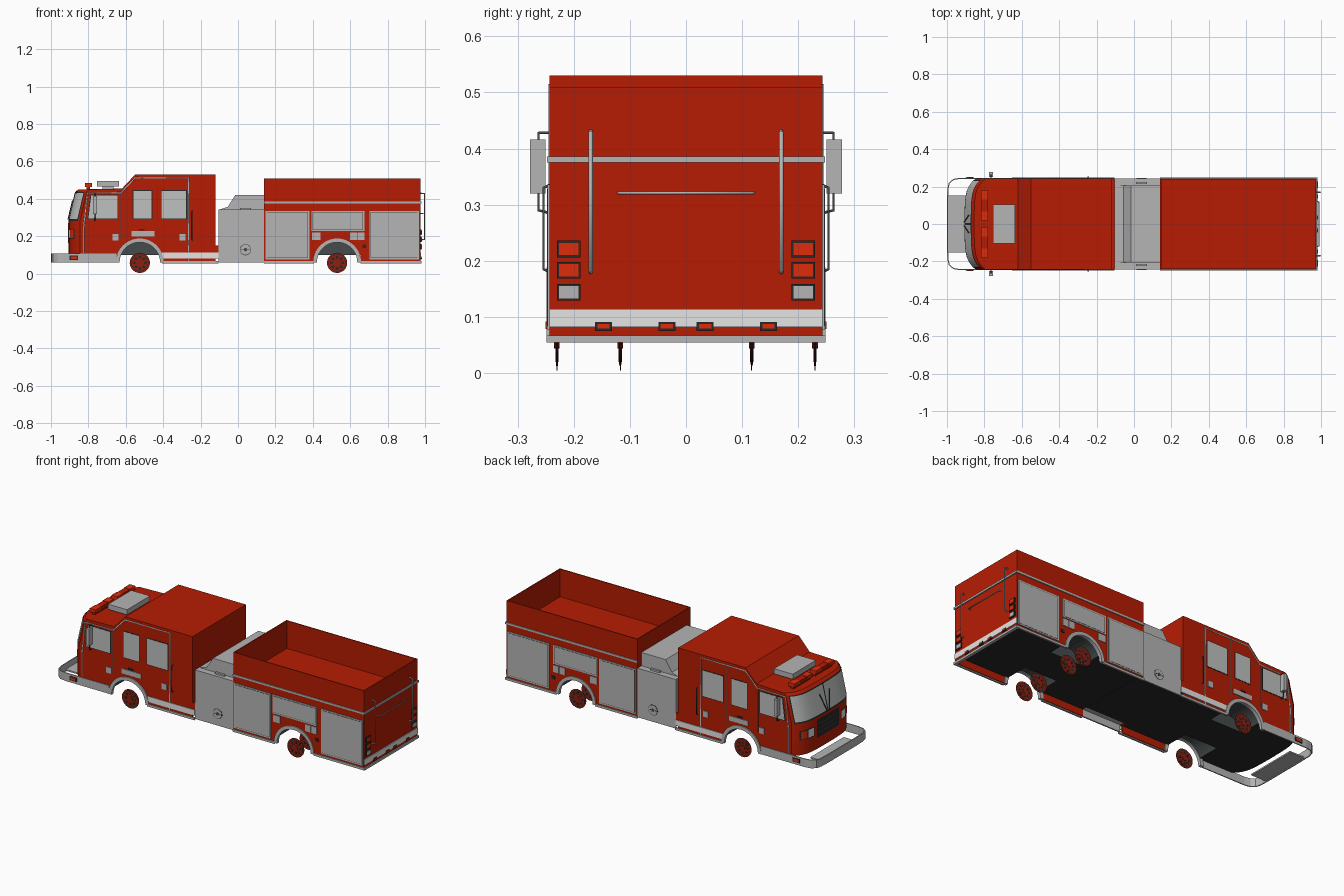
import bpy, bmesh, math
from mathutils import Matrix, Vector

if "Cube" in bpy.data.objects:
    bpy.data.objects.remove(bpy.data.objects["Cube"])


def material(name, r, g, b):
    m = bpy.data.materials.new(name)
    m.use_nodes = True
    m.diffuse_color = (r, g, b, 1)
    m.node_tree.nodes["Principled BSDF"].inputs["Base Color"].default_value = (r, g, b, 1)
    return m


RED = material("body red", 0.47, 0.012, 0.001)
LAMP = material("lamp red", 0.74, 0.025, 0.003)
RIM = material("rim dark red", 0.26, 0.014, 0.005)
SILVER = material("silver", 0.46, 0.46, 0.46)
WHITE = material("stripe white", 0.78, 0.78, 0.78)
GLASS = material("window grey", 0.52, 0.53, 0.53)
WELL = material("well grey", 0.06, 0.07, 0.07)
BLACK = material("black", 0.021, 0.021, 0.021)

W = 0.243                      # half width of the bodywork
AXLES = (-0.525, 0.53)
AXLE_Z = 0.06


def finish(name, bm, mats, mirror=False):
    bmesh.ops.recalc_face_normals(bm, faces=bm.faces)
    me = bpy.data.meshes.new(name)
    bm.to_mesh(me)
    bm.free()
    ob = bpy.data.objects.new(name, me)
    bpy.context.collection.objects.link(ob)
    for m in mats:
        me.materials.append(m)
    if mirror:
        ob.modifiers.new("Mirror", 'MIRROR').use_axis = (False, True, False)
    return ob


def select(ob):
    bpy.ops.object.select_all(action='DESELECT')
    ob.select_set(True)
    bpy.context.view_layer.objects.active = ob


def add_box(bm, x0, x1, y0, y1, z0, z1):
    mid = Vector((x0 + x1, y0 + y1, z0 + z1)) / 2
    size = Matrix.Diagonal((x1 - x0, y1 - y0, z1 - z0, 1))
    bmesh.ops.create_cube(bm, size=1, matrix=Matrix.Translation(mid) @ size)


def add_disc(bm, x, y0, y1, z, r, n=32):
    bmesh.ops.create_cone(bm, cap_ends=True, segments=n, radius1=r, radius2=r, depth=y1 - y0,
                          matrix=Matrix.Translation((x, (y0 + y1) / 2, z)) @ Matrix.Rotation(math.pi / 2, 4, 'X'))


def box(name, x0, x1, y0, y1, z0, z1, mat, mirror=False):
    bm = bmesh.new()
    add_box(bm, x0, x1, y0, y1, z0, z1)
    return finish(name, bm, [mat], mirror)


def loft(name, profile, stations, mat, shift=lambda x, y: 0, mirror=False):
    """Side profile (x, z) swept across the y stations."""
    bm = bmesh.new()
    rows = [[bm.verts.new((x + shift(x, y), y, z)) for x, z in profile] for y in stations]
    n = len(profile)
    for a, b in zip(rows, rows[1:]):
        for i in range(n):
            bm.faces.new((a[i], a[(i + 1) % n], b[(i + 1) % n], b[i]))
    bm.faces.new(rows[0])
    bm.faces.new(rows[-1])
    return finish(name, bm, [mat], mirror)


def side_plate(name, pts, mat, y0=W - 0.002, y1=W + 0.004):
    return loft(name, pts, (y0, y1), mat, mirror=True)


def rect(x0, x1, z0, z1, grow=0.0):
    return [(x0 - grow, z0 - grow), (x1 + grow, z0 - grow), (x1 + grow, z1 + grow), (x0 - grow, z1 + grow)]


def tube(name, pts, r, mat, mirror=True):
    cu = bpy.data.curves.new(name, 'CURVE')
    cu.dimensions = '3D'
    cu.bevel_depth, cu.bevel_resolution, cu.use_fill_caps = r, 1, True
    for s in ((1, -1) if mirror else (1,)):
        sp = cu.splines.new('POLY')
        sp.points.add(len(pts) - 1)
        for p, (x, y, z) in zip(sp.points, pts):
            p.co = (x, y * s, z, 1)
    cu.materials.append(mat)
    ob = bpy.data.objects.new(name, cu)
    bpy.context.collection.objects.link(ob)


def cut(ob, pocket=None):
    """Cut the wheel wells and an optional box, then colour wells and underside."""
    bm = bmesh.new()
    for x in AXLES:
        for s in (-1, 1):
            add_disc(bm, x, s * 0.2 - 0.1, s * 0.2 + 0.1, AXLE_Z, 0.112)
    if pocket:
        add_box(bm, *pocket)
    cutter = finish("well_cutter", bm, [WELL])
    mod = ob.modifiers.new("Wells", 'BOOLEAN')
    mod.object, mod.operation, mod.solver = cutter, 'DIFFERENCE', 'EXACT'
    select(ob)
    bpy.ops.object.modifier_apply(modifier=mod.name)
    bpy.data.objects.remove(cutter)
    ob.data.materials.clear()
    for m in (RED, WELL, BLACK):
        ob.data.materials.append(m)
    for p in ob.data.polygons:
        c = p.center
        near = any(math.hypot(c.x - x, c.z - AXLE_Z) < 0.114 for x in AXLES)
        p.material_index = 2 if p.normal.z < -0.9 and c.z < 0.11 else 1 if near and abs(c.y) < W - 0.003 else 0


# Cab with a front that is curved in plan
def bow(y):
    t = abs(y) / W
    return 0.05 * t ** 6 + 0.01 * t * t


def front_x(y, z):
    return -0.905 + bow(y) + max(0, z - 0.28) * 0.235


cab = loft("cab", [(-0.905, 0.1), (-0.905, 0.28), (-0.868, 0.438), (-0.855, 0.45), (-0.62, 0.455), (-0.55, 0.53),
                   (-0.12, 0.53), (-0.12, 0.1)], [W * math.sin(math.pi * i / 40) for i in range(-20, 21)], RED,
           shift=lambda x, y: bow(y) if x < -0.8 else 0)
cut(cab)
select(cab)
bpy.ops.object.shade_smooth_by_angle(angle=math.radians(25))


def front_patch(name, y0, y1, z0, z1, mat, off=0.006, mirror=True):
    bm = bmesh.new()
    ys = [y0 + (y1 - y0) * i / 24 for i in range(25)]
    rows = [[bm.verts.new((front_x(y, z) - off, y, z)) for y in ys] for z in (z0, z1)]
    for i in range(24):
        bm.faces.new((rows[0][i], rows[1][i], rows[1][i + 1], rows[0][i + 1]))
    ob = finish(name, bm, [mat], mirror)
    ob.data.shade_smooth()


front_patch("windshield_frame", -0.235, 0.235, 0.282, 0.437, BLACK, 0.002, False)
front_patch("windshield", 0.004, 0.232, 0.292, 0.432, GLASS, 0.004)
front_patch("grille", -0.1, 0.1, 0.165, 0.27, BLACK, 0.003, False)
for z in (0.19, 0.215, 0.24):
    front_patch("grille_bar", -0.085, 0.085, z, z + 0.003, WELL, 0.005, False)
front_patch("headlight_frame", 0.12, 0.215, 0.185, 0.24, BLACK, 0.002)
front_patch("headlight", 0.125, 0.168, 0.19, 0.235, WHITE, 0.004)
front_patch("front_signal", 0.173, 0.21, 0.19, 0.235, LAMP, 0.004)
tube("wiper", [(front_x(0.01, 0.29) - 0.006, 0.01, 0.29), (front_x(0.045, 0.39) - 0.006, 0.045, 0.39)], 0.003, BLACK)

# Cab windows, trim and door fittings
for pts, edge in (([(-0.80, 0.295), (-0.645, 0.295), (-0.645, 0.418), (-0.785, 0.418)],
                   [(-0.805, 0.291), (-0.641, 0.291), (-0.641, 0.422), (-0.789, 0.422)]),
                  (rect(-0.56, -0.462, 0.295, 0.443), rect(-0.56, -0.462, 0.295, 0.443, 0.004)),
                  (rect(-0.408, -0.278, 0.295, 0.443), rect(-0.408, -0.278, 0.295, 0.443, 0.004))):
    side_plate("window_seal", edge, BLACK, y1=W + 0.001)
    side_plate("side_window", pts, GLASS, y1=W + 0.002)
tube("door_trim", [(-0.825, W - 0.002, 0.11), (-0.825, W - 0.002, 0.25), (-0.805, W - 0.002, 0.43),
                   (-0.625, W - 0.002, 0.432), (-0.55, W - 0.002, 0.512), (-0.265, W - 0.002, 0.512),
                   (-0.265, W - 0.002, 0.065)], 0.005, SILVER)
tube("door_seam", [(-0.63, W - 0.001, 0.18), (-0.63, W - 0.001, 0.43)], 0.002, WELL)
tube("rear_door_seam", [(-0.43, W - 0.001, 0.18), (-0.43, W - 0.001, 0.51)], 0.002, WELL)
tube("cab_grab_bar", [(-0.245, W, 0.18), (-0.245, 0.254, 0.185), (-0.245, 0.254, 0.33), (-0.245, W, 0.335)], 0.003, WELL)
for x in (-0.655, -0.298):
    side_plate("door_latch", rect(x - 0.016, x + 0.016, 0.178, 0.212), SILVER)
side_plate("name_plate", rect(-0.57, -0.447, 0.2, 0.228), SILVER)
side_plate("marker_lamp", rect(-0.53, -0.5, 0.232, 0.24), BLACK)
box("mirror", -0.775, -0.755, 0.25, 0.278, 0.32, 0.416, SILVER, True)
tube("mirror_arm", [(-0.765, W, 0.428), (-0.765, 0.263, 0.428), (-0.765, 0.263, 0.29), (-0.765, W, 0.285)], 0.003, WELL)

# Roof equipment
box("roof_unit", -0.755, -0.635, -0.105, 0.105, 0.465, 0.495, SILVER)
box("roof_unit_base", -0.725, -0.665, -0.08, 0.08, 0.45, 0.466, SILVER)
box("light_bar_base", -0.81, -0.79, 0.02, 0.175, 0.445, 0.464, RED, True)
box("light_bar", -0.817, -0.783, 0.018, 0.18, 0.463, 0.482, RED, True)
for y in (0.016, 0.132):
    box("light_bar_lens", -0.819, -0.781, y, y + 0.05, 0.464, 0.484, LAMP, True)

# Cab skirt and step
box("cab_skirt", -0.405, -0.12, W - 0.008, W, 0.06, 0.101, RED, True)
side_plate("cab_stripe", rect(-0.405, -0.105, 0.08, 0.112), WHITE)
box("cab_step", -0.121, -0.105, -W, W, 0.1, 0.15, RED)

# Bumper band, tray and lamps
half = [(-0.65, 0.244), (-0.93, 0.244), (-0.965, 0.238), (-0.987, 0.22), (-0.995, 0.19), (-0.997, 0.12)]
bm = bmesh.new()
path = half + [(x, -y) for x, y in reversed(half)]
low, high = [[bm.verts.new((x, y, z)) for x, y in path] for z in (0.06, 0.107)]
for i in range(len(path) - 1):
    bm.faces.new((low[i], low[i + 1], high[i + 1], high[i]))
bumper = finish("bumper", bm, [SILVER])
solid = bumper.modifiers.new("Thickness", 'SOLIDIFY')
solid.thickness, solid.offset = 0.006, 0
box("bumper_tray", -0.995, -0.9, -0.152, 0.152, 0.065, 0.073, SILVER)
side_plate("bumper_lamp_frame", rect(-0.9, -0.855, 0.073, 0.097), BLACK, 0.245, 0.249)
side_plate("bumper_lamp", rect(-0.894, -0.861, 0.078, 0.092), LAMP, 0.245, 0.25)

# Pump section: full-width base with a narrower sloped housing on top
box("pump_panel", -0.105, 0.14, -W, W, 0.1, 0.343, SILVER)
loft("pump_housing", [(-0.1, 0.342), (-0.055, 0.357), (-0.015, 0.42), (0.14, 0.42), (0.14, 0.342)],
     (-0.207, 0.207), SILVER)
box("pump_floor", -0.12, 0.14, -0.205, 0.205, 0.097, 0.101, BLACK)
box("pump_skirt", -0.105, 0.14, W - 0.008, W, 0.06, 0.101, SILVER, True)
for name, r, y, m in (("pump_port_ring", 0.03, 0.001, WELL), ("pump_port", 0.027, 0.002, SILVER),
                      ("pump_port_cap", 0.009, 0.004, WELL)):
    bm = bmesh.new()
    add_disc(bm, 0.04, W - 0.002, W + y, 0.128, r)
    finish(name, bm, [m], True)
side_plate("pump_port_bar", rect(0.015, 0.065, 0.126, 0.13), WELL, y1=W + 0.003)
box("pump_top_fitting", 0.01, 0.07, 0.213, 0.225, 0.343, 0.352, SILVER, True)

# Rear body, open at the top
body = box("rear_body", 0.14, 0.975, -W, W, 0.1, 0.51, RED)
cut(body, (0.146, 0.969, -W + 0.006, W - 0.006, 0.35, 0.6))
for x0, x1 in ((0.14, 0.405), (0.655, 0.975)):
    box("body_skirt", x0, x1, W - 0.008, W, 0.06, 0.101, RED, True)
    box("body_lip", x0, x1, W - 0.004, 0.249, 0.054, 0.067, SILVER, True)
box("cab_lip", -0.405, -0.105, W - 0.004, 0.249, 0.054, 0.067, SILVER, True)
box("rear_skirt", 0.967, 0.975, -W, W, 0.06, 0.101, RED)
box("rear_lip", 0.965, 0.982, -0.249, 0.249, 0.054, 0.067, SILVER)
box("side_rail", 0.14, 0.975, W - 0.002, 0.248, 0.375, 0.386, SILVER, True)
box("rear_rail", 0.974, 0.982, -0.248, 0.248, 0.375, 0.386, SILVER)

# Shutters and small side fittings
for x0, x1, z0, z1 in ((0.15, 0.378, 0.08, 0.333), (0.395, 0.672, 0.23, 0.333), (0.705, 0.965, 0.08, 0.333)):
    side_plate("shutter_frame", rect(x0, x1, z0, z1, 0.003), SILVER)
    side_plate("shutter_gap", rect(x0, x1, z0, z1, -0.004), WELL, y1=W + 0.0045)
    side_plate("shutter", rect(x0, x1, z0, z1, -0.006), SILVER, y1=W + 0.005)
for x0, x1 in ((0.395, 0.44), (0.6, 0.635), (0.64, 0.675)):
    side_plate("side_hatch", rect(x0, x1, 0.18, 0.22), SILVER)
side_plate("side_marker", rect(0.665, 0.685, 0.138, 0.155), BLACK)

# Wheel arches and rims
for cx in AXLES:
    arc = [(math.cos(math.pi * i / 20), math.sin(math.pi * i / 20)) for i in range(21)]
    ring = [(cx + 0.128 * c, AXLE_Z + 0.128 * s) for c, s in arc]
    ring += [(cx + 0.108 * c, AXLE_Z + 0.108 * s) for c, s in reversed(arc)]
    side_plate("wheel_arch", ring, SILVER, W - 0.012, W + 0.006)
    for y in ((0.23,) if cx < 0 else (0.23, 0.117)):
        for name, r, t, m in (("rim_disc", 0.054, 0.001, RIM), ("rim_groove", 0.046, 0.0015, BLACK),
                              ("rim_face", 0.043, 0.002, RIM), ("hub", 0.014, 0.005, RIM)):
            bm = bmesh.new()
            add_disc(bm, cx, y - t, y + t, AXLE_Z - 0.002, r)
            finish(name, bm, [m], True)
        bm = bmesh.new()
        for i in range(8):
            a = math.tau * i / 8
            add_disc(bm, cx + 0.03 * math.cos(a), y - 0.003, y + 0.003, AXLE_Z - 0.002 + 0.03 * math.sin(a), 0.008, 10)
        finish("rim_holes", bm, [BLACK], True)

# Rear stripe, lamps and handrails
box("rear_stripe", 0.974, 0.979, -W, W, 0.082, 0.114, WHITE)


def rear_lamp(y, z, w, h, mat):
    box("rear_lamp_frame", 0.974, 0.981, y - w, y + w, z - h, z + h, BLACK, True)
    box("rear_lamp", 0.974, 0.983, y - w + 0.004, y + w - 0.004, z - h + 0.004, z + h - 0.004, mat, True)


for z, m in ((0.221, LAMP), (0.183, LAMP), (0.144, SILVER)):
    rear_lamp(0.209, z, 0.021, 0.015, m)
for y in (0.034, 0.147):
    rear_lamp(y, 0.083, 0.015, 0.008, LAMP)
tube("rear_handrail", [(0.975, 0.17, 0.18), (0.996, 0.17, 0.183), (0.996, 0.17, 0.428), (0.975, 0.17, 0.43)], 0.004, SILVER)
tube("rear_crossbar", [(0.975, -0.12, 0.321), (0.99, -0.118, 0.321), (0.99, 0.118, 0.321), (0.975, 0.12, 0.321)],
     0.003, SILVER, False)
